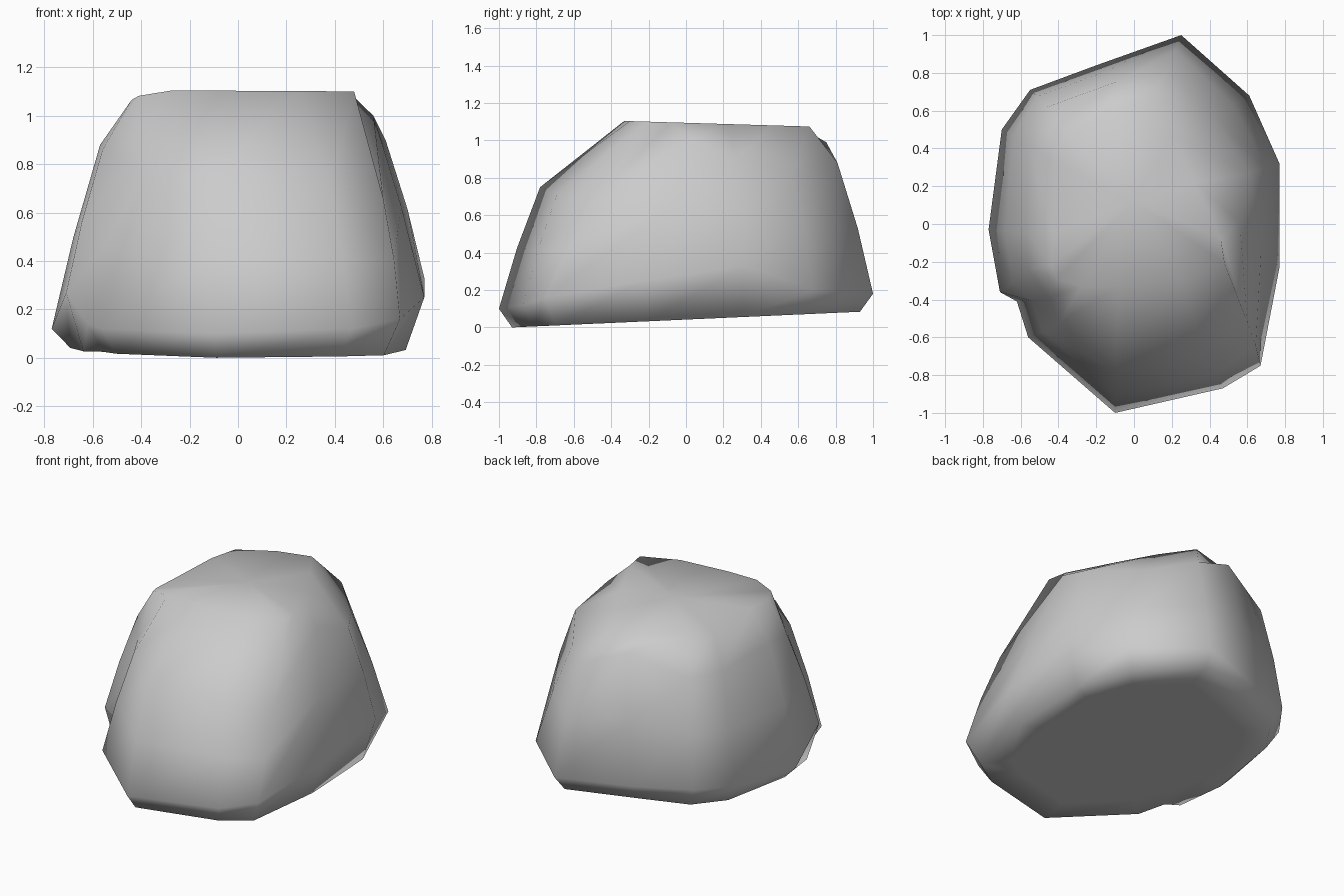
import bpy
import bmesh
from mathutils import Vector

default_cube = bpy.data.objects.get("Cube")
if default_cube:
    bpy.data.objects.remove(default_cube, do_unlink=True)


def make_material(name, colour):
    material = bpy.data.materials.new(name)
    material.use_nodes = True
    material.diffuse_color = colour
    shader = material.node_tree.nodes["Principled BSDF"]
    shader.inputs["Base Color"].default_value = colour
    shader.inputs["Roughness"].default_value = 0.9
    return material


# Columns around the boulder: belt point, shoulder point, crown edge (x, y)
columns = [
    ((-.1, -1, .1), (-.1, -.78, .75), (-.08, -.33)),
    ((.47, -.87, .12), (.38, -.69, .71), (.25, -.3)),
    ((.67, -.75, .16), (.6, -.52, .66), (.48, -.21)),
    ((.77, -.23, .25), (.56, .01, 1), (.46, -.08)),
    ((.77, .32, .33), (.61, .27, .9), (.32, .22)),
    ((.61, .68, .2), (.42, .57, .84), (.2, .46)),
    ((.25, 1, .18), (.18, .81, .88), (.07, .66)),
    ((-.2, .84, .18), (-.1, .75, .99), (-.14, .6)),
    ((-.55, .71, .2), (-.46, .62, .87), (-.35, .47)),
    ((-.7, .5, .18), (-.56, .42, .87), (-.42, .33)),
    ((-.77, -.03, .12), (-.57, -.05, .88), (-.43, -.05)),
    ((-.71, -.36, .27), (-.56, -.24, .86), (-.44, -.22)),
    ((-.62, -.41, .14), (-.45, -.39, .8), (-.41, -.29)),
    ((-.56, -.6, .12), (-.39, -.52, .77), (-.28, -.33)),
]


def crown_height(x, y):
    # the crown leans slightly back and rounds off on one side
    return 1.1 - .03 * (y + .2) - .5 * max(0, -.37 - x)


def base_height(y):
    return .042 + .045 * y


def base_point(belt, scale):
    y = belt.y * .93 * scale
    return Vector((belt.x * .9 * scale, y, base_height(y)))


def crown_point(x, y):
    return Vector((x, y, crown_height(x, y)))


def flank_point(belt, shoulder):
    point = belt.lerp(shoulder, .5)
    return Vector((point.x * 1.015, point.y * 1.015, point.z))


# Each column becomes one vertical run of vertices from base to crown
bm = bmesh.new()
strips = []
for belt, shoulder, edge in columns:
    belt, shoulder = Vector(belt), Vector(shoulder)
    run = [
        base_point(belt, .8),
        base_point(belt, 1),
        belt,
        flank_point(belt, shoulder),
        shoulder,
        crown_point(*edge),
    ]
    strips.append([bm.verts.new(point) for point in run])

# Skin neighbouring columns, then close the underside and the crown
underside = bm.verts.new((0, 0, base_height(0)))
crown = bm.verts.new(crown_point(0, .12))
for left, right in zip(strips, strips[1:] + strips[:1]):
    for low in range(len(left) - 1):
        bm.faces.new((left[low], right[low], right[low + 1], left[low + 1]))
    bm.faces.new((underside, right[0], left[0]))
    bm.faces.new((crown, left[-1], right[-1]))
bmesh.ops.recalc_face_normals(bm, faces=bm.faces[:])
for face in bm.faces:
    face.smooth = True

mesh = bpy.data.meshes.new("boulder")
bm.to_mesh(mesh)
bm.free()
mesh.materials.append(make_material("stone grey", (.6, .6, .6, 1)))
boulder = bpy.data.objects.new("boulder", mesh)
bpy.context.collection.objects.link(boulder)
